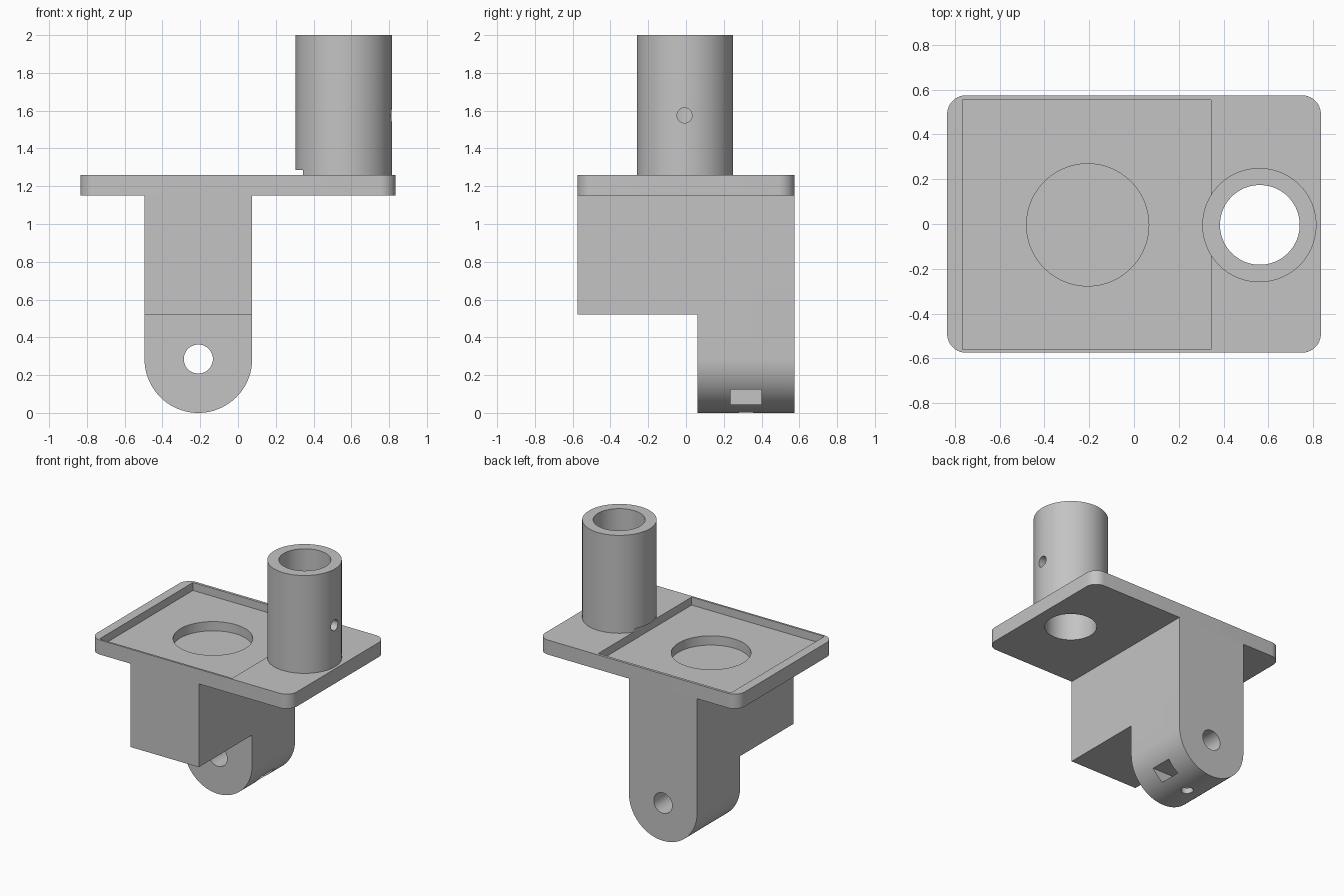
import bpy, bmesh, math
from mathutils import Vector

cube = bpy.data.objects.get("Cube")
if cube:
    bpy.data.objects.remove(cube, do_unlink=True)

grey = bpy.data.materials.new("plain grey")
grey.use_nodes = True
grey.diffuse_color = (0.55, 0.55, 0.55, 1)
grey.node_tree.nodes["Principled BSDF"].inputs["Base Color"].default_value = (0.55, 0.55, 0.55, 1)


def prism(name, points, direction):
    """Extrude a closed planar outline along a direction."""
    bm = bmesh.new()
    face = bm.faces.new([bm.verts.new(p) for p in points])
    new = bmesh.ops.extrude_face_region(bm, geom=[face])["geom"]
    verts = [v for v in new if isinstance(v, bmesh.types.BMVert)]
    bmesh.ops.translate(bm, verts=verts, vec=Vector(direction))
    bmesh.ops.recalc_face_normals(bm, faces=bm.faces)
    mesh = bpy.data.meshes.new(name)
    bm.to_mesh(mesh)
    bm.free()
    mesh.materials.append(grey)
    obj = bpy.data.objects.new(name, mesh)
    bpy.context.collection.objects.link(obj)
    return obj


def box(name, x0, x1, y0, y1, z0, z1):
    outline = [(x0, y0, z0), (x1, y0, z0), (x1, y1, z0), (x0, y1, z0)]
    return prism(name, outline, (0, 0, z1 - z0))


def arc(cx, cy, r, start, end, steps):
    angles = [math.radians(start + (end - start) * i / steps) for i in range(steps + 1)]
    return [(cx + r * math.cos(a), cy + r * math.sin(a)) for a in angles]


def cylinder(name, start, axis, r, sides=64):
    """Cylinder from a start point along an axis vector."""
    turn = Vector(axis).to_track_quat("Z", "Y")
    ring = arc(0, 0, r, 0, 360, sides)[:-1]
    return prism(name, [Vector(start) + turn @ Vector((u, v, 0)) for u, v in ring], axis)


def combine(obj, other, operation="DIFFERENCE"):
    mod = obj.modifiers.new("boolean", "BOOLEAN")
    mod.operation, mod.object, mod.solver = operation, other, "EXACT"
    bpy.context.view_layer.objects.active = obj
    bpy.ops.object.modifier_apply(modifier=mod.name)


PLATE_LOW, PLATE_TOP = 1.15, 1.26
HALF_X, HALF_Y, CORNER = 0.835, 0.575, 0.085
PIVOT_X, PIVOT_Z, LUG_R = -0.21, 0.285, 0.285
TUBE_X = 0.56

# Rounded mounting plate
outline = []
for i, (sx, sy) in enumerate([(1, 1), (-1, 1), (-1, -1), (1, -1)]):
    outline += arc(sx * (HALF_X - CORNER), sy * (HALF_Y - CORNER), CORNER, 90 * i, 90 * i + 90, 10)
plate = prism("mounting_plate", [(x, y, PLATE_LOW) for x, y in outline], (0, 0, PLATE_TOP - PLATE_LOW))

# Upright tube
tube = cylinder("upright_tube", (TUBE_X, -0.005, PLATE_TOP), (0, 0, 2 - PLATE_TOP), 0.255, 96)

# Support bracket: round-ended pivot lug joined to the front block
left, right = PIVOT_X - LUG_R, PIVOT_X + LUG_R
lug = arc(PIVOT_X, PIVOT_Z, LUG_R, 180, 360, 48) + [(right, PLATE_LOW), (left, PLATE_LOW)]
bracket = prism("support_bracket", [(x, 0.06, z) for x, z in lug], (0, HALF_Y - 0.06, 0))
block = box("block", left, right, -HALF_Y, 0.06, 0.52, PLATE_LOW)
combine(bracket, block, "UNION")

# Cutters, each with the parts it cuts
cuts = [
    (box("tray_recess", -0.765, 0.345, -0.56, 0.555, 1.2, 1.285), [plate, tube]),
    (cylinder("round_recess", (PIVOT_X + 0.003, -0.004, 1.13), (0, 0, 0.11), 0.273, 96), [plate, bracket]),
    (cylinder("tube_bore", (TUBE_X + 0.002, -0.004, 1), (0, 0, 1.2), 0.178, 80), [plate, tube]),
    (cylinder("tube_screw_hole", (TUBE_X, -0.008, 1.575), (0.4, 0, 0), 0.04, 32), [tube]),
    (cylinder("pivot_hole", (PIVOT_X, 0, PIVOT_Z), (0, 0.8, 0), 0.077, 48), [bracket]),
    (box("nut_slot", PIVOT_X - 0.085, 0.2, 0.235, 0.4, 0.045, 0.125), [bracket]),
    (cylinder("lug_screw_hole", (PIVOT_X, 0.317, -0.1), (0, 0, 0.36), 0.042, 32), [bracket]),
]
for cutter, targets in cuts:
    for target in targets:
        combine(target, cutter)

for helper in [block] + [c for c, _ in cuts]:
    bpy.data.objects.remove(helper, do_unlink=True)

# Smooth curved walls, sharp edges kept
bpy.ops.object.select_all(action="DESELECT")
for part in (plate, tube, bracket):
    part.select_set(True)
bpy.context.view_layer.objects.active = plate
bpy.ops.object.shade_smooth_by_angle(angle=math.radians(30))
